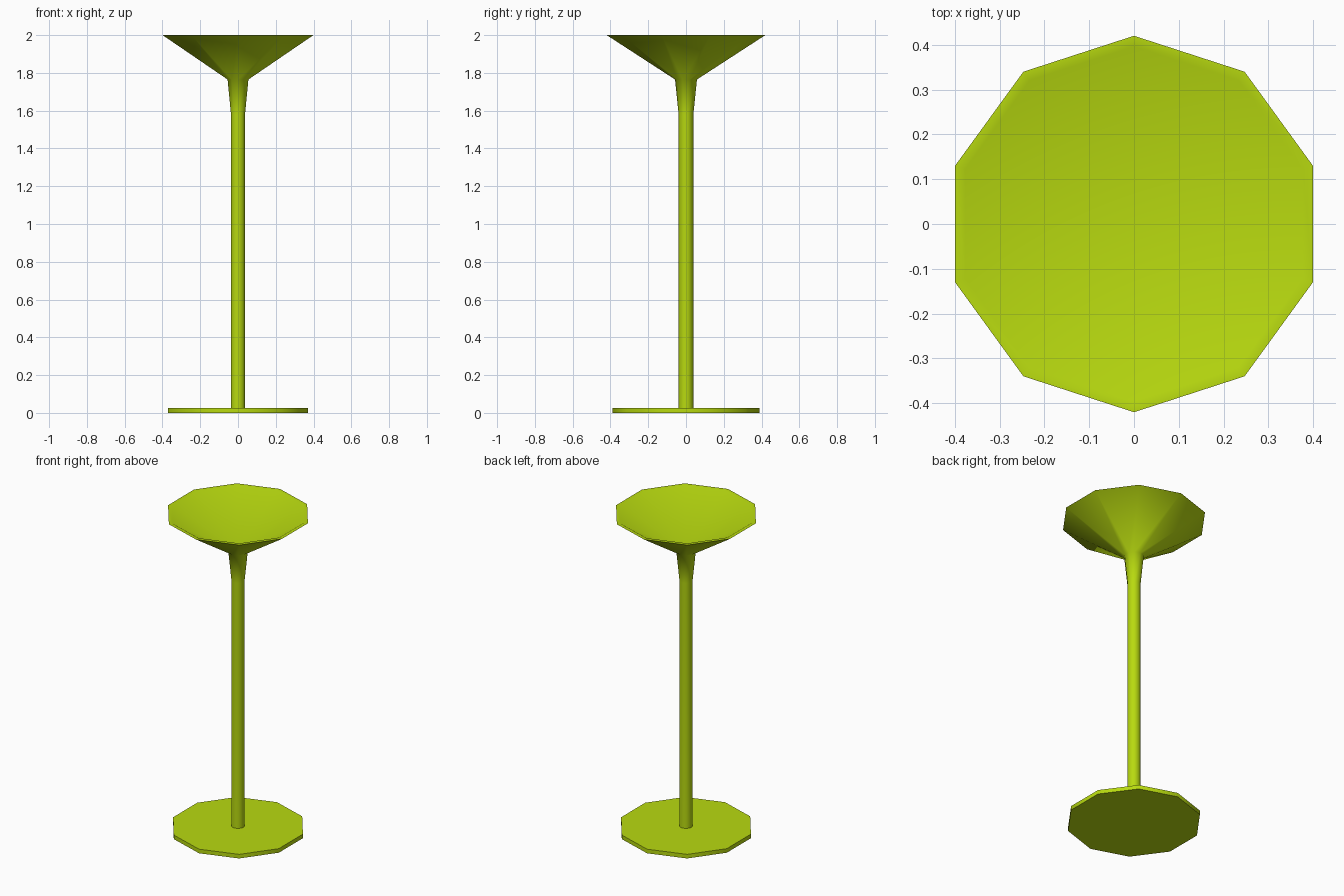
import bpy, bmesh
from math import cos, sin, pi

if "Cube" in bpy.data.objects:
    bpy.data.objects.remove(bpy.data.objects["Cube"])

SIDES = 10

lime = bpy.data.materials.new("lime")
lime.diffuse_color = (0.48, 0.70, 0.005, 1)
lime.use_nodes = True
lime.node_tree.nodes["Principled BSDF"].inputs["Base Color"].default_value = lime.diffuse_color


def lathe(name, profile):
    """Turn (radius, z) points into a ten-sided body; radius 0 makes a pole point."""
    bm = bmesh.new()
    rings = []
    for r, z in profile:
        if r == 0:
            rings.append([bm.verts.new((0, 0, z))] * SIDES)
        else:
            rings.append([bm.verts.new((r * cos(pi / 2 + 2 * pi * i / SIDES),
                                        r * sin(pi / 2 + 2 * pi * i / SIDES), z))
                          for i in range(SIDES)])
    for a, b in zip(rings, rings[1:]):
        for i in range(SIDES):
            j = (i + 1) % SIDES
            corners = list(dict.fromkeys((a[i], a[j], b[j], b[i])))
            bm.faces.new(corners)
    mesh = bpy.data.meshes.new(name)
    bm.to_mesh(mesh)
    bm.free()
    mesh.materials.append(lime)
    obj = bpy.data.objects.new(name, mesh)
    bpy.context.collection.objects.link(obj)
    bpy.ops.object.select_all(action='DESELECT')
    obj.select_set(True)
    bpy.context.view_layer.objects.active = obj
    bpy.ops.object.shade_smooth_by_angle(angle=pi * 55 / 180)
    return obj


# Flat foot disc
lathe("base", [(0, 0), (0.39, 0), (0.39, 0.026), (0, 0.026)])

# Slim stem flaring into a hollow conical bowl with a narrow flat lip
lathe("stem_and_bowl", [(0.039, 0.026), (0.039, 1.58), (0.058, 1.765),
                        (0.42, 2.0), (0.396, 2.0), (0, 1.77)])
